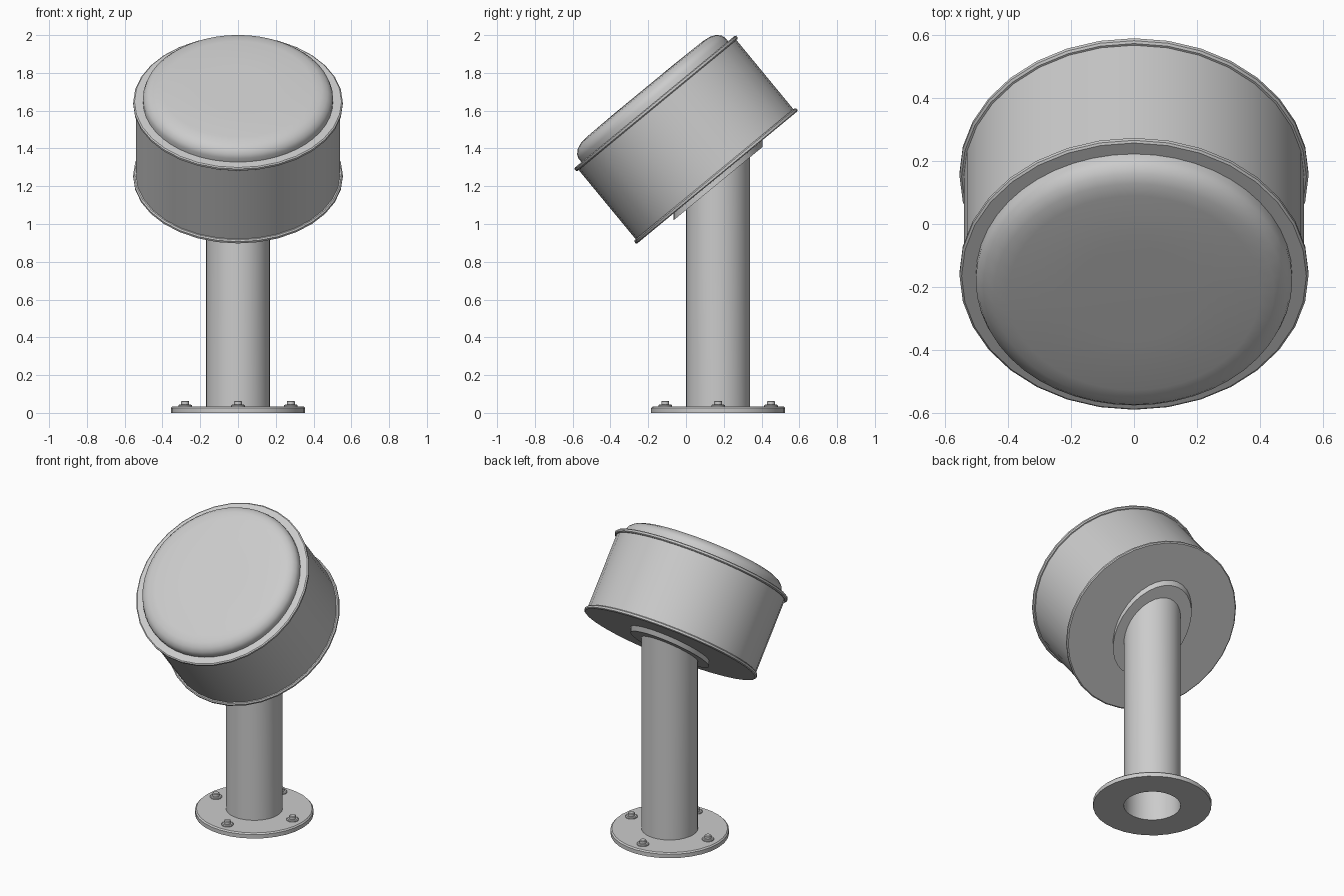
import bpy, bmesh
from math import sin, cos, tan, pi, radians
from mathutils import Matrix

if "Cube" in bpy.data.objects:
    bpy.data.objects.remove(bpy.data.objects["Cube"])

TILT = radians(39.5)
POST_Y = 0.17
HEAD = Matrix.Translation((0, 0, 1.447)) @ Matrix.Rotation(TILT, 4, 'X')
BASE = Matrix.Translation((0, POST_Y, 0))


def finish(name, bm, recalc=True):
    if recalc:
        bmesh.ops.recalc_face_normals(bm, faces=bm.faces)
    me = bpy.data.meshes.new(name)
    bm.to_mesh(me)
    bm.free()
    ob = bpy.data.objects.new(name, me)
    bpy.context.collection.objects.link(ob)
    bpy.ops.object.select_all(action='DESELECT')
    ob.select_set(True)
    bpy.context.view_layer.objects.active = ob
    bpy.ops.object.shade_smooth_by_angle(angle=radians(35))
    return ob


def ring(bm, r, height, segs):
    """Circle of vertices; height is a function of local y."""
    pts = [(r * cos(2 * pi * i / segs), r * sin(2 * pi * i / segs)) for i in range(segs)]
    return [bm.verts.new((x, y, height(y))) for x, y in pts]


def loft(name, rows, segs, matrix, caps=(False, False), closed=False):
    """Skin rings given as (radius, height or height function)."""
    bm = bmesh.new()
    rings = [ring(bm, r, h if callable(h) else (lambda y, h=h: h), segs) for r, h in rows]
    pairs = list(zip(rings, rings[1:])) + ([(rings[-1], rings[0])] if closed else [])
    for a, b in pairs:
        for i in range(segs):
            j = (i + 1) % segs
            bm.faces.new((a[i], a[j], b[j], b[i]))
    if caps[0]:
        bm.faces.new(rings[0][::-1])
    if caps[1]:
        bm.faces.new(rings[-1])
    bm.transform(matrix)
    return finish(name, bm, recalc=closed or any(caps))


# Tilted drum housing with a rolled rim at each end
rim = [(0.548, -0.26), (0.555, -0.255), (0.555, -0.243), (0.548, -0.237), (0.541, -0.237)]
loft("drum_housing", rim + [(r, -z) for r, z in reversed(rim)], 32, HEAD, (True, True))

# Pillow-shaped front lens
loft("front_lens", [(0.503, 0.25), (0.503, 0.285), (0.495, 0.306), (0.475, 0.326),
                    (0.445, 0.339), (0.40, 0.345), (0.2, 0.348)], 48, HEAD, (False, True))


# Heights that follow the sloping back of the drum
def slope(offset):
    return lambda y: 1.246 + offset + y * tan(TILT)


# Post mitred to the drum, open at the bottom, with a mounting collar
loft("post", [(0.17, 0.0), (0.17, slope(0.01))], 32, BASE)
loft("mounting_collar", [(0.235, slope(-0.032)), (0.235, slope(0.004)),
                         (0.17, slope(0.004)), (0.17, slope(-0.032))], 32, BASE, closed=True)

# Ring-shaped base plate
loft("base_plate", [(0.17, 0.0), (0.355, 0.0), (0.355, 0.026), (0.347, 0.034),
                    (0.17, 0.034)], 32, BASE, closed=True)

# Four bolts with washers
for i in range(4):
    a = i * pi / 2
    m = BASE @ Matrix.Translation((0.28 * cos(a), 0.28 * sin(a), 0))
    loft(f"washer_{i + 1}", [(0.036, 0.03), (0.036, 0.04), (0.031, 0.044)], 16, m, (True, True))
    loft(f"bolt_{i + 1}", [(0.021, 0.04), (0.021, 0.06), (0.017, 0.064)], 12, m, (True, True))
